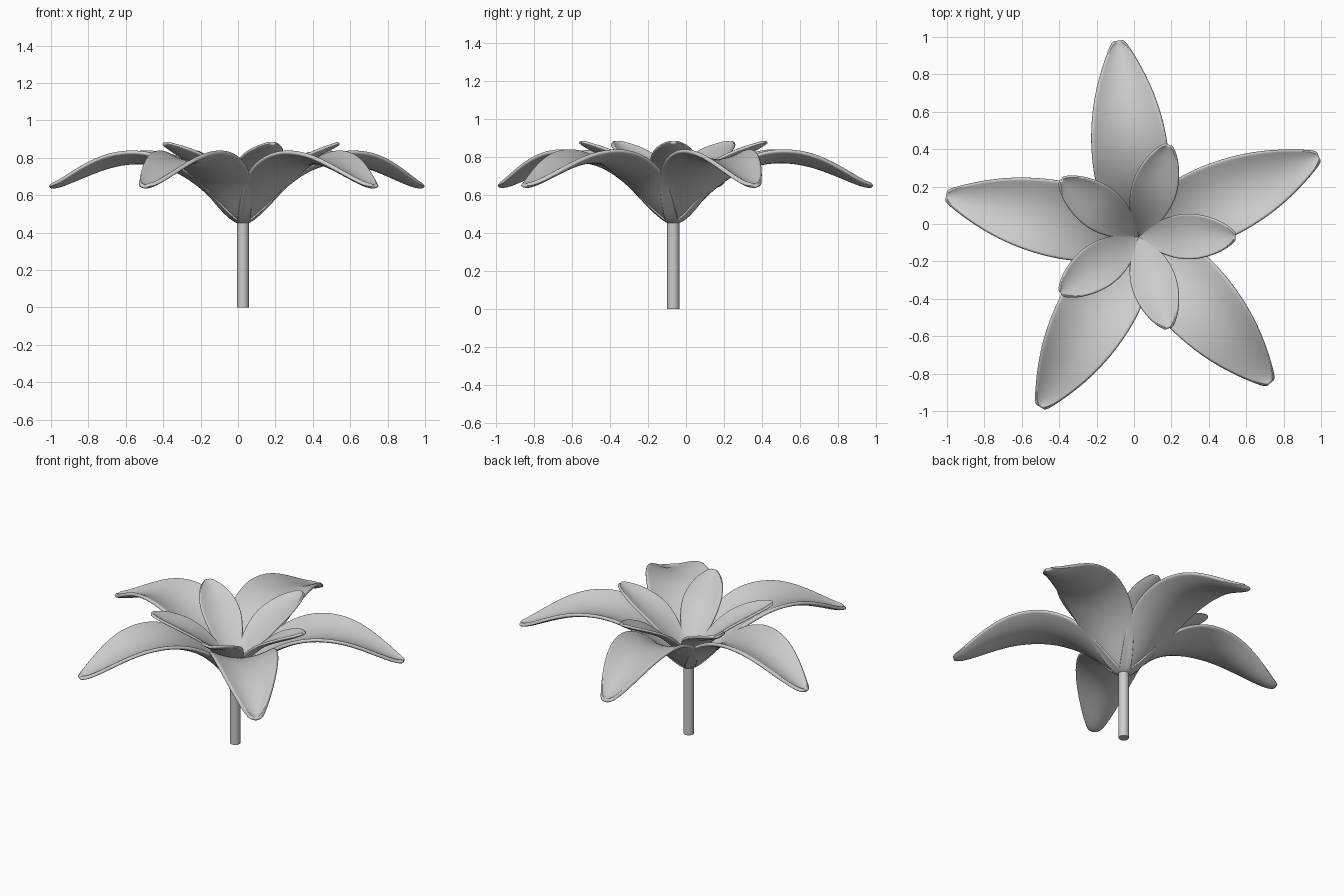
import bpy, bmesh, math

if "Cube" in bpy.data.objects:
    bpy.data.objects.remove(bpy.data.objects["Cube"])

CX, CY = 0.026, -0.067          # flower axis


def petal(name, angle, rows, lift, thick):
    """Cupped petal; rows are (distance along, half width, midrib height)."""
    bm = bmesh.new()
    ca, sa = math.cos(angle), math.sin(angle)
    wmax = max(r[1] for r in rows)
    grid = []
    for d, w, z in rows:
        line = []
        for t in (-1, -0.92, -0.5, 0, 0.5, 0.92, 1):
            s = t * w
            h = z + lift * t * t * min(1, 1.25 * w / wmax)
            line.append(bm.verts.new((CX + d * ca - s * sa, CY + d * sa + s * ca, h)))
        grid.append(line)
    for a, b in zip(grid, grid[1:]):
        for i in range(6):
            bm.faces.new((a[i], b[i], b[i + 1], a[i + 1]))
    me = bpy.data.meshes.new(name)
    bm.to_mesh(me)
    bm.free()
    me.shade_smooth()
    ob = bpy.data.objects.new(name, me)
    bpy.context.collection.objects.link(ob)
    sol = ob.modifiers.new("thickness", 'SOLIDIFY')
    sol.thickness = thick
    sol.offset = 0
    sub = ob.modifiers.new("smooth", 'SUBSURF')
    sub.levels = sub.render_levels = 2
    return ob


# profiles of the two petal rings
outer = [(0.0, 0.04, 0.445), (0.05, 0.08, 0.475), (0.12, 0.125, 0.545), (0.2, 0.17, 0.625),
         (0.3, 0.2, 0.7), (0.42, 0.206, 0.755), (0.55, 0.2, 0.778), (0.7, 0.175, 0.762),
         (0.83, 0.136, 0.718), (0.94, 0.09, 0.672), (1.01, 0.054, 0.647), (1.04, 0.035, 0.645),
         (1.053, 0.016, 0.648)]
inner = [(0.0, 0.015, 0.49), (0.04, 0.045, 0.535), (0.1, 0.083, 0.605), (0.18, 0.113, 0.685),
         (0.26, 0.124, 0.745), (0.34, 0.115, 0.785), (0.42, 0.089, 0.823), (0.475, 0.056, 0.85),
         (0.505, 0.029, 0.87), (0.515, 0.012, 0.876)]

for k in range(5):
    petal(f"outer_petal_{k + 1}", math.radians(24 + 72 * k), outer, 0.062, 0.023)
    petal(f"inner_petal_{k + 1}", math.radians(72 * k), inner, 0.032, 0.017)

# stem
bpy.ops.mesh.primitive_cylinder_add(vertices=32, radius=0.032, depth=0.46,
                                    location=(CX, CY, 0.23))
stem = bpy.context.object
stem.name = "stem"
bpy.ops.object.shade_smooth_by_angle()
